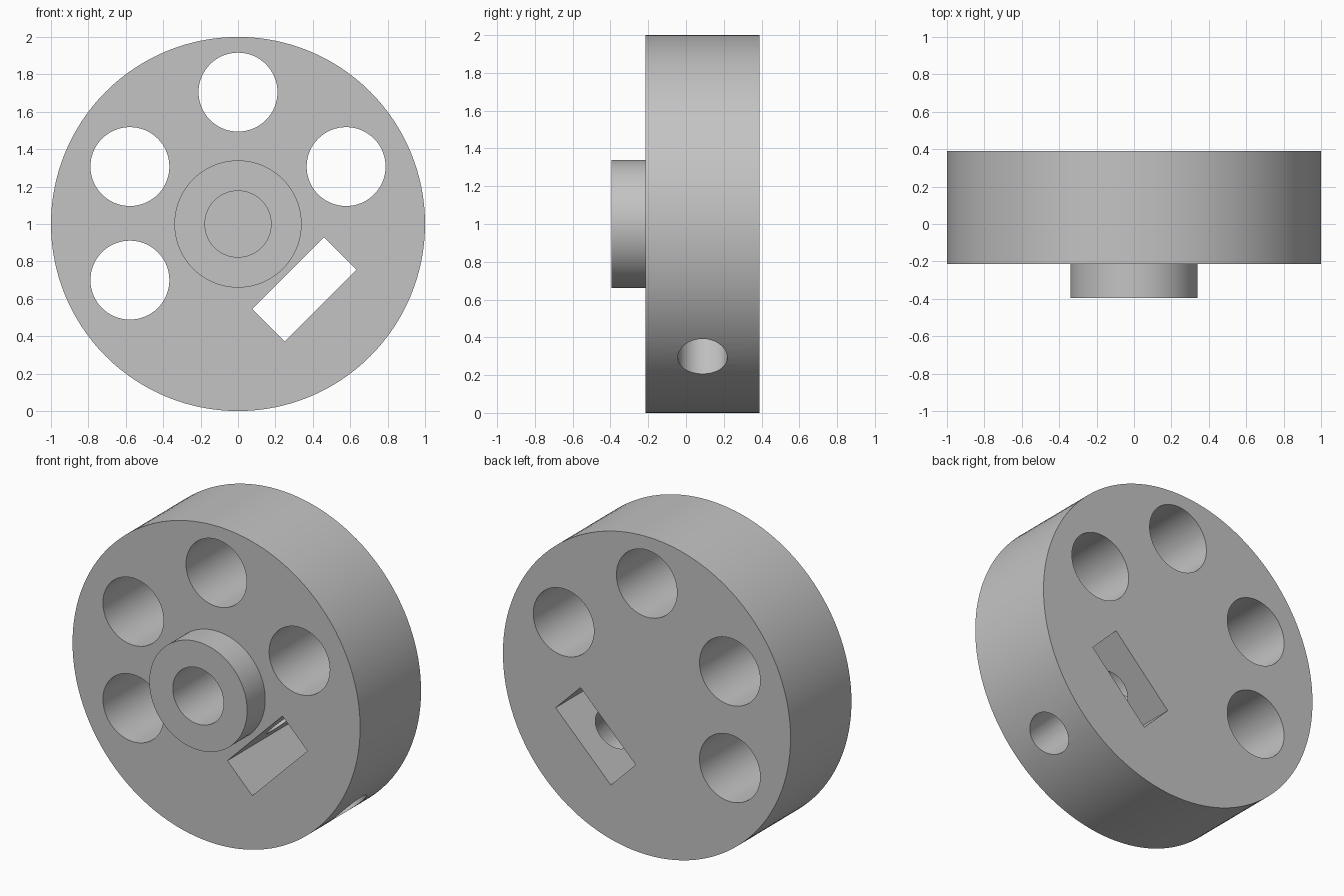
import bpy
import math
from mathutils import Vector

cube = bpy.data.objects.get("Cube")
if cube:
    bpy.data.objects.remove(cube, do_unlink=True)

FRONT, FACE, BACK = -0.395, -0.215, 0.39
AXIS = Vector((0, 0, 1))

grey = bpy.data.materials.new("grey")
grey.use_nodes = True
grey.diffuse_color = (0.55, 0.55, 0.55, 1)
grey.node_tree.nodes["Principled BSDF"].inputs["Base Color"].default_value = (0.55, 0.55, 0.55, 1)


def cylinder(name, start, end, radius, sides=64):
    """Cylinder running between two points."""
    start, end = Vector(start), Vector(end)
    span = end - start
    bpy.ops.mesh.primitive_cylinder_add(
        vertices=sides, radius=radius, depth=span.length, location=(start + end) / 2,
        rotation=span.to_track_quat('Z', 'Y').to_euler())
    obj = bpy.context.object
    obj.name = name
    return obj


def combine(target, tool, operation):
    """Apply a boolean and discard the tool object."""
    mod = target.modifiers.new(operation.title(), 'BOOLEAN')
    mod.operation, mod.solver, mod.object = operation, 'EXACT', tool
    bpy.ops.object.select_all(action='DESELECT')
    target.select_set(True)
    bpy.context.view_layer.objects.active = target
    bpy.ops.object.modifier_apply(modifier=mod.name)
    bpy.data.objects.remove(tool, do_unlink=True)


# Wheel disc with raised hub
wheel = cylinder("wheel", (0, FACE, 1), (0, BACK, 1), 1, 128)
combine(wheel, cylinder("hub", (0, FRONT, 1), (0, 0, 1), 0.34, 96), 'UNION')

# Blind shaft bore
combine(wheel, cylinder("bore", (0, -0.6, 1), (0, 0.27, 1), 0.177), 'DIFFERENCE')

# Round lightening holes
for x, z in ((0, 1.705), (0.578, 1.307), (-0.578, 1.307), (-0.578, 0.7)):
    combine(wheel, cylinder("round_hole", (x, -0.6, z), (x, 0.6, z), 0.211), 'DIFFERENCE')

# Slanted nut slot
bpy.ops.mesh.primitive_cube_add(size=1, location=(0.355, 0, 0.65),
                                rotation=(0, math.radians(-45), 0))
slot = bpy.context.object
slot.scale = (0.542, 1.2, 0.245)
bpy.context.view_layer.update()
combine(wheel, slot, 'DIFFERENCE')

# Radial set screw hole from the rim through the slot to the bore
outward = Vector((1, 0, -1)).normalized()
middle = AXIS + Vector((0, (FACE + BACK) / 2, 0))
combine(wheel, cylinder("screw_hole", middle, middle + outward * 1.2, 0.131), 'DIFFERENCE')

# Finish
wheel.data.materials.clear()
wheel.data.materials.append(grey)
for face in wheel.data.polygons:
    face.material_index = 0
bpy.ops.object.select_all(action='DESELECT')
wheel.select_set(True)
bpy.context.view_layer.objects.active = wheel
bpy.ops.object.shade_smooth_by_angle(angle=math.radians(30))
